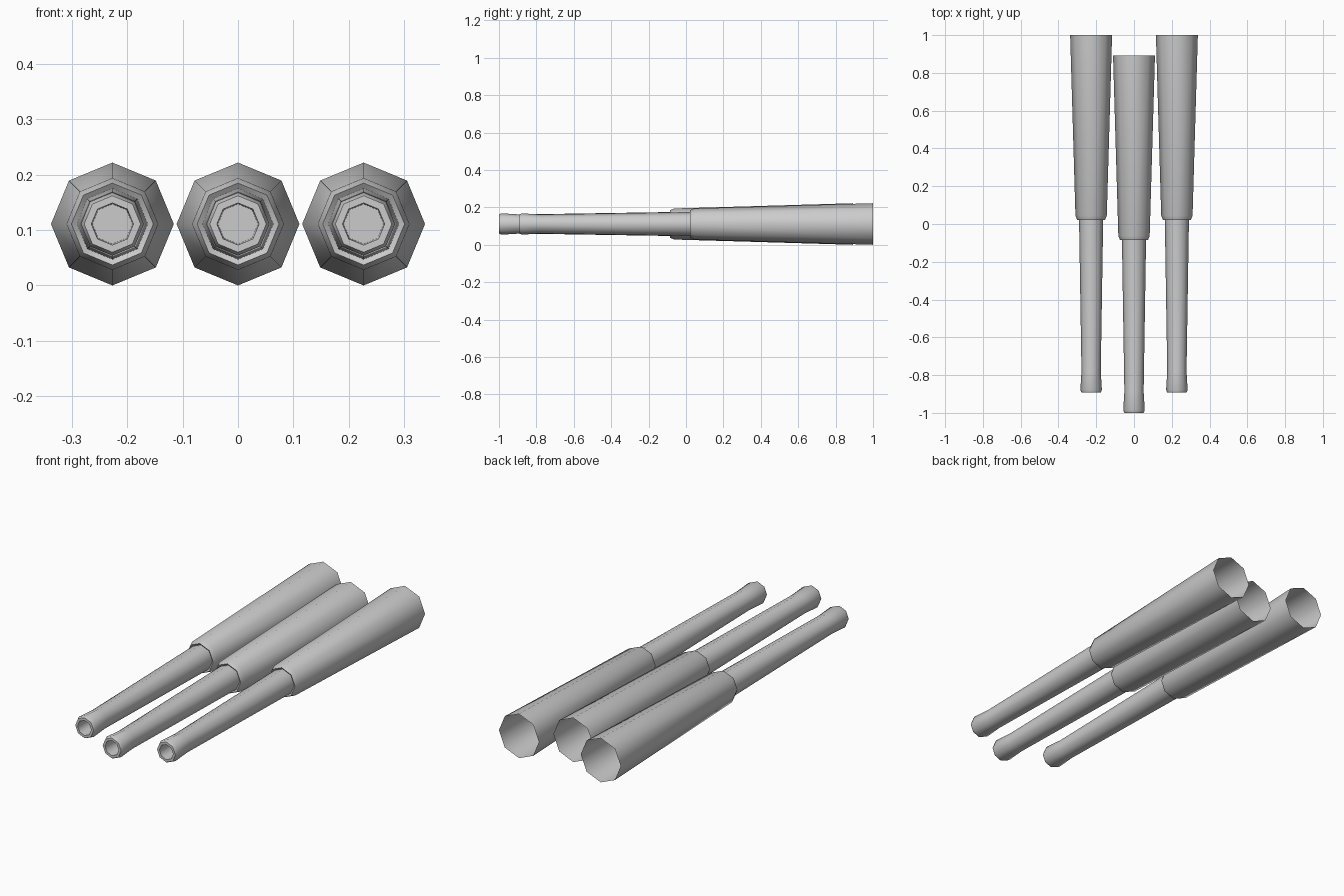
import bpy, bmesh, math

if "Cube" in bpy.data.objects:
    bpy.data.objects.remove(bpy.data.objects["Cube"])

SIDES = 8
R_MAX = 0.111

# (y, radius) from the open rear, along the outside, round the muzzle and into the bore
PROFILE = [
    (1.0, R_MAX), (0.045, 0.083),          # rear sleeve
    (0.022, 0.074), (0.03, 0.064),         # chamfered collar lip
    (-0.78, 0.051), (-0.878, 0.057),       # thin barrel and muzzle flare
    (-0.893, 0.051), (-0.893, 0.038),      # muzzle rim
    (-0.79, 0.036),                        # bore
]


def barrel(name, x, y_shift):
    bm = bmesh.new()
    rings = []
    for y, r in PROFILE:
        rings.append([bm.verts.new((r * math.cos(2 * math.pi * i / SIDES), y,
                                    r * math.sin(2 * math.pi * i / SIDES)))
                      for i in range(SIDES)])
    for a, b in zip(rings, rings[1:]):
        for i in range(SIDES):
            j = (i + 1) % SIDES
            bm.faces.new((a[i], a[j], b[j], b[i]))
    # bore end cap
    bm.faces.new(rings[-1])
    bmesh.ops.recalc_face_normals(bm, faces=bm.faces)
    # make sure the sleeve faces outward
    bm.faces.ensure_lookup_table()
    f = bm.faces[0]
    c = f.calc_center_median()
    if f.normal.x * c.x + f.normal.z * c.z < 0:
        bmesh.ops.reverse_faces(bm, faces=bm.faces)
    mesh = bpy.data.meshes.new(name)
    bm.to_mesh(mesh)
    bm.free()
    obj = bpy.data.objects.new(name, mesh)
    bpy.context.collection.objects.link(obj)
    obj.location = (x, y_shift, R_MAX)
    bpy.ops.object.select_all(action='DESELECT')
    obj.select_set(True)
    bpy.context.view_layer.objects.active = obj
    bpy.ops.object.shade_smooth_by_angle(angle=math.radians(50))


# three side-by-side barrels, the middle one set forward
barrel("left_barrel", -0.227, 0)
barrel("middle_barrel", 0, -0.107)
barrel("right_barrel", 0.227, 0)
